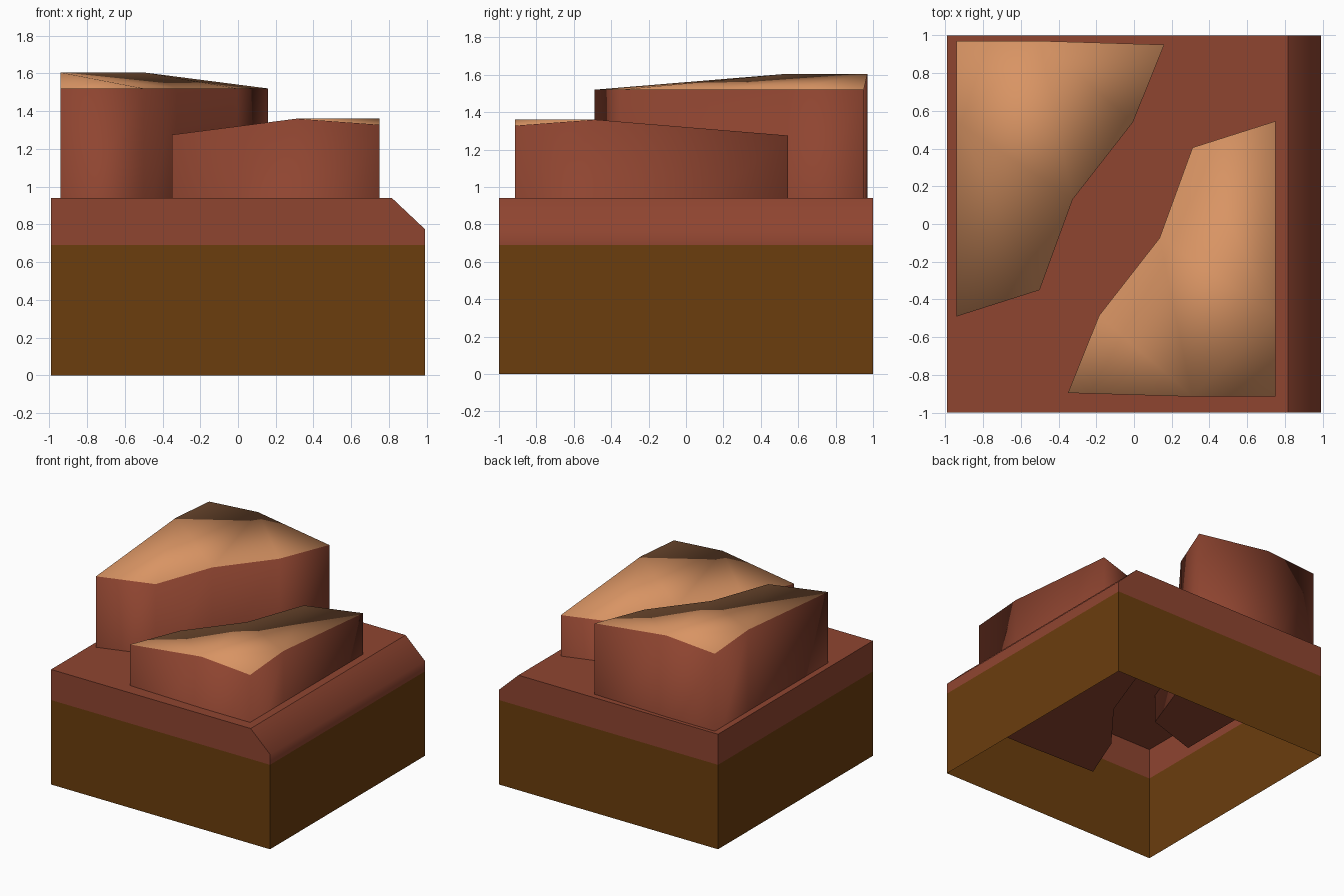
import bpy, bmesh
from mathutils import Vector

if "Cube" in bpy.data.objects:
    bpy.data.objects.remove(bpy.data.objects["Cube"])


def material(name, rgb):
    m = bpy.data.materials.new(name)
    m.diffuse_color = (*rgb, 1)
    m.use_nodes = True
    m.node_tree.nodes["Principled BSDF"].inputs["Base Color"].default_value = m.diffuse_color
    return m


brown = material("dark soil brown", (0.147, 0.047, 0.004))
red = material("red clay", (0.275, 0.059, 0.030))
tan = material("sandy tan", (0.690, 0.296, 0.126))


def finish(name, bm, mats):
    mesh = bpy.data.meshes.new(name)
    bm.to_mesh(mesh)
    bm.free()
    for m in mats:
        mesh.materials.append(m)
    ob = bpy.data.objects.new(name, mesh)
    bpy.context.collection.objects.link(ob)
    return ob


def face(bm, verts, mat=0, smooth=False):
    f = bm.faces.new(verts)
    f.material_index = mat
    f.smooth = smooth
    return f


W, Y = 0.99, 1.0

# Soil skirt: open-bottomed ring of walls
bm = bmesh.new()
ring = [(-W, -Y), (W, -Y), (W, Y), (-W, Y)]
low = [bm.verts.new((x, y, 0)) for x, y in ring]
high = [bm.verts.new((x, y, 0.69)) for x, y in ring]
for i in range(4):
    j = (i + 1) % 4
    face(bm, (low[i], low[j], high[j], high[i]))
finish("soil_skirt", bm, [brown])

# Clay slab: profile along y with a bevelled right edge, open underneath
bm = bmesh.new()
profile = [(W, 0.69), (W, 0.775), (0.815, 0.94), (-W, 0.94), (-W, 0.69)]
front = [bm.verts.new((x, -Y, z)) for x, z in profile]
back = [bm.verts.new((x, Y, z)) for x, z in profile]
for i in range(4):
    face(bm, (front[i], back[i], back[i + 1], front[i + 1]), smooth=i < 2)
face(bm, front)
face(bm, back[::-1])
finish("clay_slab", bm, [red])

# Rock outline (counter-clockwise) with the top height of each corner
outline = [(-0.94, -0.49, 1.52), (-0.50, -0.35, 1.52), (-0.325, 0.13, 1.52),
           (-0.005, 0.54, 1.52), (0.16, 0.95, 1.52), (-0.50, 0.97, 1.605),
           (-0.94, 0.97, 1.573), (-0.94, 0.54, 1.605)]


def rock(name, turned):
    pts = [Vector(p) for p in outline]
    foot = 0.71
    if turned:  # half turn and a lower position
        pts = [Vector((-0.19 - p.x, 0.055 - p.y, p.z - 0.245)) for p in pts]
        foot -= 0.245
    bm = bmesh.new()
    top = [bm.verts.new(p) for p in pts]
    base = [bm.verts.new((p.x, p.y, foot)) for p in pts]
    for i in range(8):
        j = (i + 1) % 8
        face(bm, (base[i], base[j], top[j], top[i]), 0, True)
    face(bm, base[::-1], 0)
    for tri in ((7, 0, 1), (7, 1, 2), (7, 2, 5), (5, 2, 3), (5, 3, 4), (5, 6, 7)):
        face(bm, [top[k] for k in tri], 1, True)
    # Crisp edges at real corners
    for e in bm.edges:
        if len(e.link_faces) == 2 and e.calc_face_angle(0) > 1.05:
            e.smooth = False
    finish(name, bm, [red, tan])


rock("tall_rock", False)
rock("low_rock", True)
